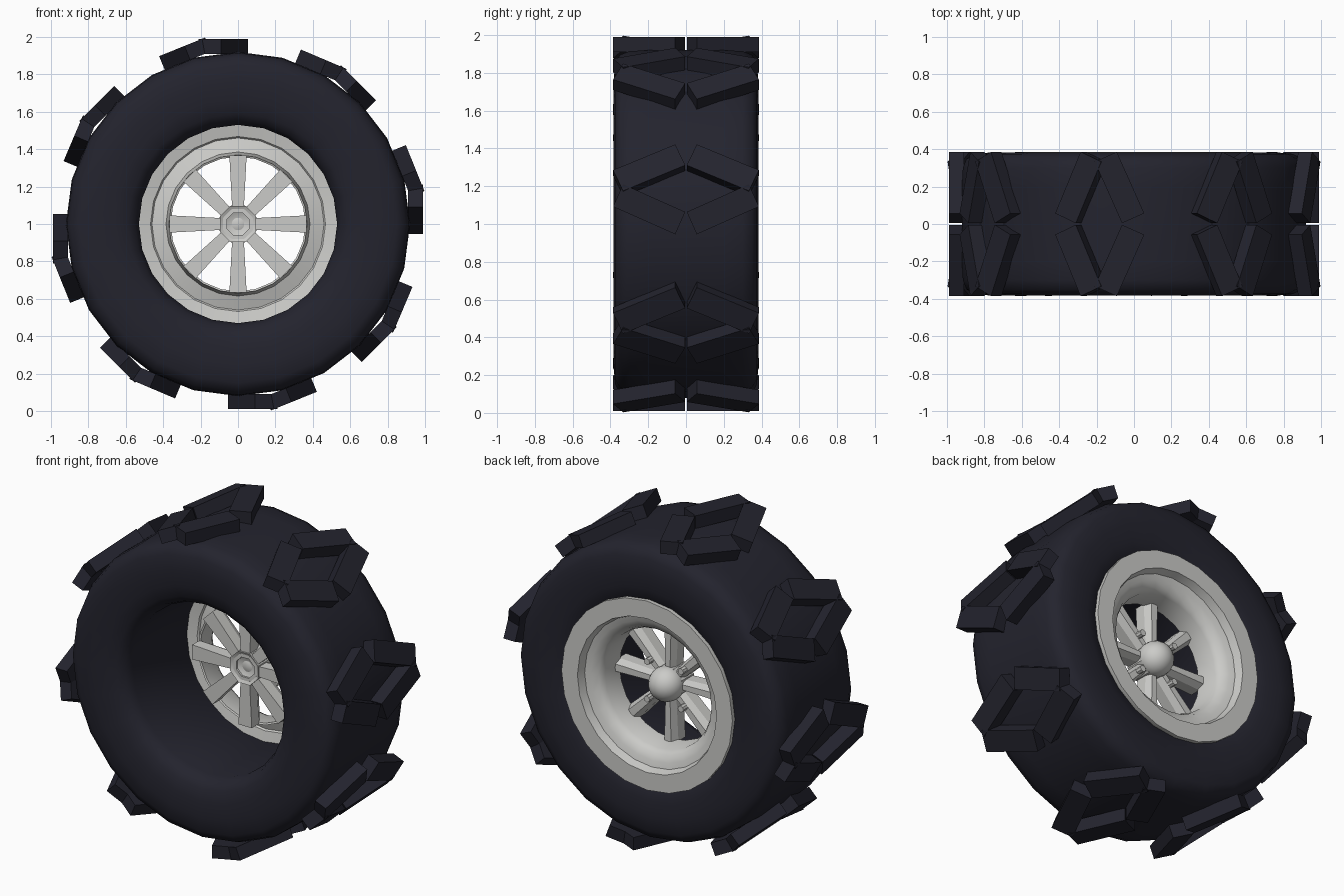
import bpy, bmesh
from math import sin, cos, tau, radians
from mathutils import Matrix, Vector

cube = bpy.data.objects.get("Cube")
if cube:
    bpy.data.objects.remove(cube, do_unlink=True)

AXLE = Matrix.Translation((0, 0, 1))


def material(name, colour):
    m = bpy.data.materials.new(name)
    m.use_nodes = True
    m.diffuse_color = colour
    m.node_tree.nodes["Principled BSDF"].inputs["Base Color"].default_value = colour
    return m


RUBBER = material("dark rubber", (0.017, 0.017, 0.027, 1))
METAL = material("pale metal", (0.6, 0.6, 0.58, 1))


def finish(bm, name, mat, smooth=None):
    bmesh.ops.recalc_face_normals(bm, faces=bm.faces)
    bm.transform(AXLE)
    mesh = bpy.data.meshes.new(name)
    bm.to_mesh(mesh)
    bm.free()
    ob = bpy.data.objects.new(name, mesh)
    bpy.context.collection.objects.link(ob)
    mesh.materials.append(mat)
    if smooth:
        bpy.ops.object.select_all(action='DESELECT')
        ob.select_set(True)
        bpy.context.view_layer.objects.active = ob
        bpy.ops.object.shade_smooth_by_angle(angle=radians(smooth))
    return ob


def lathe(name, profile, mat, steps=24, phase=0, smooth=35):
    """Turn a closed (radius, y) profile about the axle."""
    bm = bmesh.new()
    rings = []
    for i in range(steps):
        a = tau * i / steps + phase
        rings.append([bm.verts.new((r * cos(a), y, r * sin(a))) for r, y in profile])
    for i in range(steps):
        a, b = rings[i], rings[(i + 1) % steps]
        for j in range(len(profile)):
            k = (j + 1) % len(profile)
            bm.faces.new((a[j], a[k], b[k], b[j]))
    bmesh.ops.remove_doubles(bm, verts=bm.verts, dist=0.0001)
    return finish(bm, name, mat, smooth)


def turn(degrees):
    """Rotate about the axle, from +x towards +z."""
    return Matrix.Rotation(-radians(degrees), 4, 'Y')


# Tyre: rounded shoulders and a straight bore
half = [(0.92, 0.2), (0.915, 0.3), (0.895, 0.35), (0.85, 0.375), (0.76, 0.383),
        (0.66, 0.378), (0.59, 0.36), (0.55, 0.33), (0.53, 0.28)]
lathe("tyre", half + [(r, -y) for r, y in reversed(half)], RUBBER, smooth=50)

# Tread: eight diamonds, each made of four slanted bars
bm = bmesh.new()
TILT = 11
bar = (turn(-TILT) @ Matrix.Translation((0.95, 0.195, 0.078))
       @ Matrix.Rotation(radians(24), 4, 'X') @ Matrix.Diagonal((0.08, 0.36, 0.13, 1)))
for k in range(8):
    for side in (1, -1):
        for end in (1, -1):
            place = turn(TILT + 45 * k) @ Matrix.Diagonal((1, side, end, 1))
            bmesh.ops.create_cube(bm, size=1, matrix=place @ bar)
finish(bm, "tread_bars", RUBBER)

# Rim: wide back flange, step and deep barrel
lathe("rim", [(0.54, 0.25), (0.59, 0.35), (0.59, 0.385), (0.48, 0.385), (0.465, 0.335),
              (0.43, 0.325), (0.39, 0.305), (0.37, 0.27), (0.36, 0.14), (0.37, 0.135),
              (0.385, 0.25), (0.46, 0.275), (0.468, 0.265)], METAL)

# Spokes: eight tapered bars, narrower towards the back
bm = bmesh.new()
for k in range(8):
    sections = []
    for r, w in ((0.06, 0.03), (0.365, 0.046)):
        sections.append([bm.verts.new(turn(45 * k) @ Vector((r, y, z))) for y, z in
                         ((0.07, -w), (0.07, w), (0.14, w), (0.18, w / 2),
                          (0.18, -w / 2), (0.14, -w))])
    a, b = sections
    bm.faces.new(a)
    bm.faces.new(b)
    for j in range(6):
        i = (j + 1) % 6
        bm.faces.new((a[j], a[i], b[i], b[j]))
finish(bm, "spokes", METAL)

# Hub: eight-sided front with a shallow dish, round cap at the back
lathe("hub", [(0, 0.1), (0.06, 0.085), (0.105, 0.06), (0.105, 0.18), (0, 0.18)],
      METAL, steps=8, phase=tau / 16, smooth=30)
bm = bmesh.new()
bmesh.ops.create_uvsphere(bm, u_segments=20, v_segments=12, radius=0.105,
                          matrix=Matrix.Translation((0, 0.19, 0)) @ Matrix.Rotation(tau / 4, 4, 'X'))
finish(bm, "hub_cap", METAL, 40)

# Wheel bolts on the diagonal spokes
bm = bmesh.new()
for k in range(4):
    m = turn(45 + 90 * k) @ Matrix.Translation((0.165, 0.195, 0)) @ Matrix.Rotation(tau / 4, 4, 'X')
    bmesh.ops.create_cone(bm, cap_ends=True, segments=8, radius1=0.02, radius2=0.02,
                          depth=0.05, matrix=m)
finish(bm, "wheel_bolts", METAL, 40)
